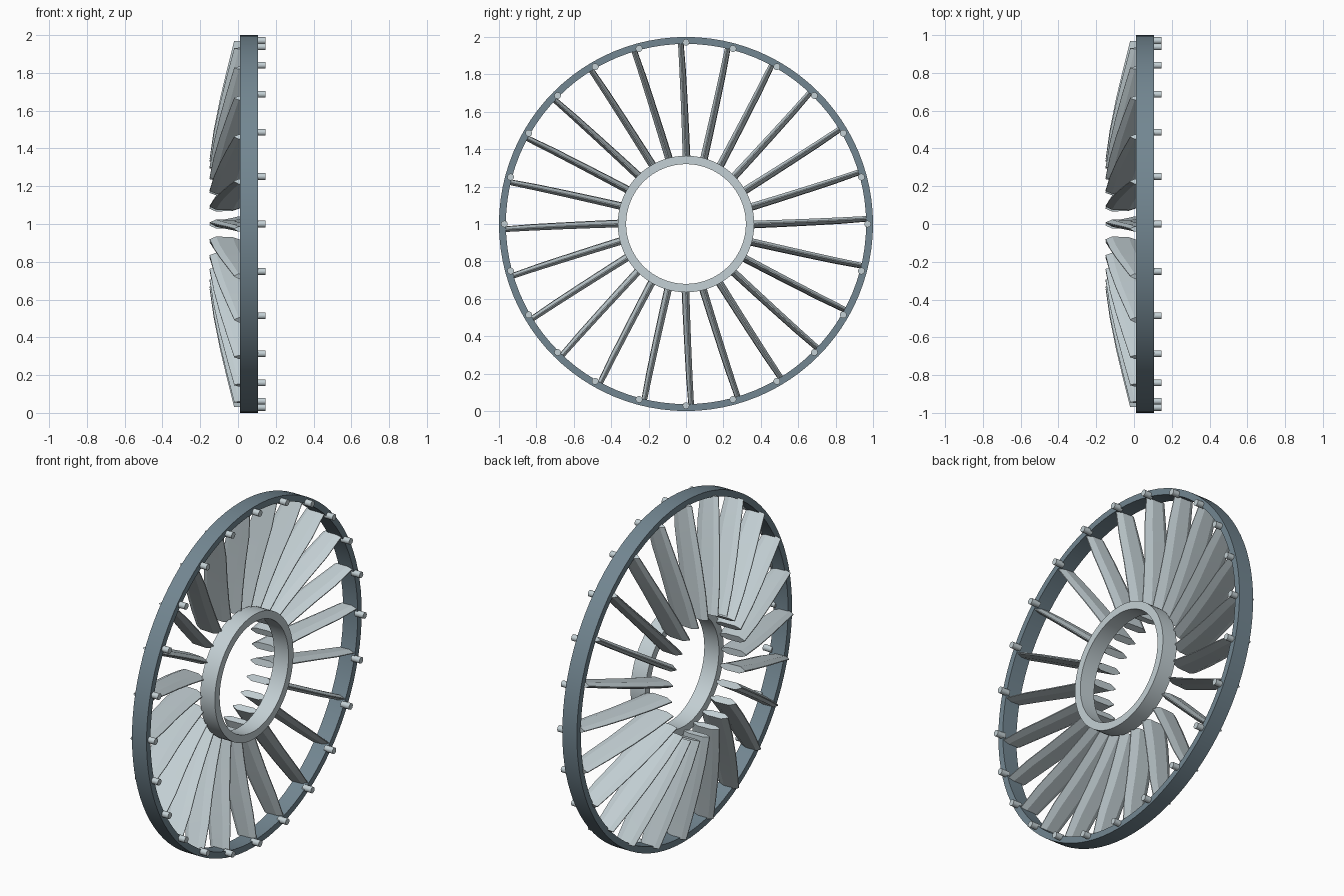
import bpy, bmesh, math

if "Cube" in bpy.data.objects:
    bpy.data.objects.remove(bpy.data.objects["Cube"])

COUNT = 24


def material(name, rgb):
    m = bpy.data.materials.new(name)
    m.diffuse_color = (*rgb, 1)
    m.use_nodes = True
    m.node_tree.nodes["Principled BSDF"].inputs["Base Color"].default_value = m.diffuse_color
    return m


slate = material("slate_grey", (0.17, 0.24, 0.285))
silver = material("pale_silver", (0.55, 0.63, 0.66))


def place(x, r, t, a):
    """Axle position x, radius r, tangential offset t, wheel angle a -> world point."""
    c, s = math.cos(a), math.sin(a)
    return (x, r * c - t * s, 1 + r * s + t * c)


def finish(name, bm, mat, angle):
    bmesh.ops.recalc_face_normals(bm, faces=bm.faces)
    me = bpy.data.meshes.new(name)
    bm.to_mesh(me)
    bm.free()
    me.materials.append(mat)
    ob = bpy.data.objects.new(name, me)
    bpy.context.collection.objects.link(ob)
    bpy.ops.object.select_all(action='DESELECT')
    ob.select_set(True)
    bpy.context.view_layer.objects.active = ob
    bpy.ops.object.shade_smooth_by_angle(angle=math.radians(angle))


def skin(bm, loops, closed):
    """Bridge matching vertex loops; cap the ends unless the chain is closed."""
    loops = [[bm.verts.new(p) for p in lp] for lp in loops]
    n = len(loops[0])
    for i in range(len(loops) if closed else len(loops) - 1):
        a, b = loops[i], loops[(i + 1) % len(loops)]
        for j in range(n):
            k = (j + 1) % n
            bm.faces.new((a[j], a[k], b[k], b[j]))
    if not closed:
        bm.faces.new(loops[0])
        bm.faces.new(loops[-1])


def ring(name, x0, x1, r0, r1, mat, seg=96):
    bm = bmesh.new()
    profile = [(x0, r0), (x1, r0), (x1, r1), (x0, r1)]
    skin(bm, [[place(x, r, 0, math.tau * i / seg) for x, r in profile]
              for i in range(seg)], True)
    finish(name, bm, mat, 30)


# Outer rim and inner hub ring
ring("outer_rim", 0.01, 0.105, 0.963, 1.0, slate)
ring("hub_ring", 0.01, 0.105, 0.32, 0.365, silver)

# Swept vanes: six-sided section, stations from root to tip
# station: radius, leading x, chord, half thickness, tangential offset, tilt in degrees
stations = [(0.345, -0.15, 0.170, 0.019, -0.003, 2),
            (0.50, -0.128, 0.164, 0.018, 0.003, 2),
            (0.66, -0.096, 0.154, 0.017, 0.010, 2),
            (0.82, -0.058, 0.144, 0.016, 0.018, 2),
            (0.97, -0.02, 0.120, 0.014, 0.028, 2)]
section = [(0, 0.15), (0.2, 1), (0.72, 1), (1, 0.15),
           (1, -0.15), (0.72, -1), (0.2, -1), (0, -0.15)]
bm = bmesh.new()
for i in range(COUNT):
    a = math.tau * i / COUNT
    skin(bm, [[place(x + u * chord, r,
                     off + v * half + (u - 0.5) * chord * math.tan(math.radians(tilt)), a)
               for u, v in section]
              for r, x, chord, half, off, tilt in stations], False)
finish("vanes", bm, silver, 12)

# Studs around the rim
bm = bmesh.new()
for i in range(COUNT):
    a = math.tau * i / COUNT
    skin(bm, [[place(x, 0.971 + 0.018 * math.cos(math.tau * k / 16),
                     0.018 * math.sin(math.tau * k / 16), a) for k in range(16)]
              for x in (0.09, 0.146)], False)
finish("rim_studs", bm, silver, 30)
